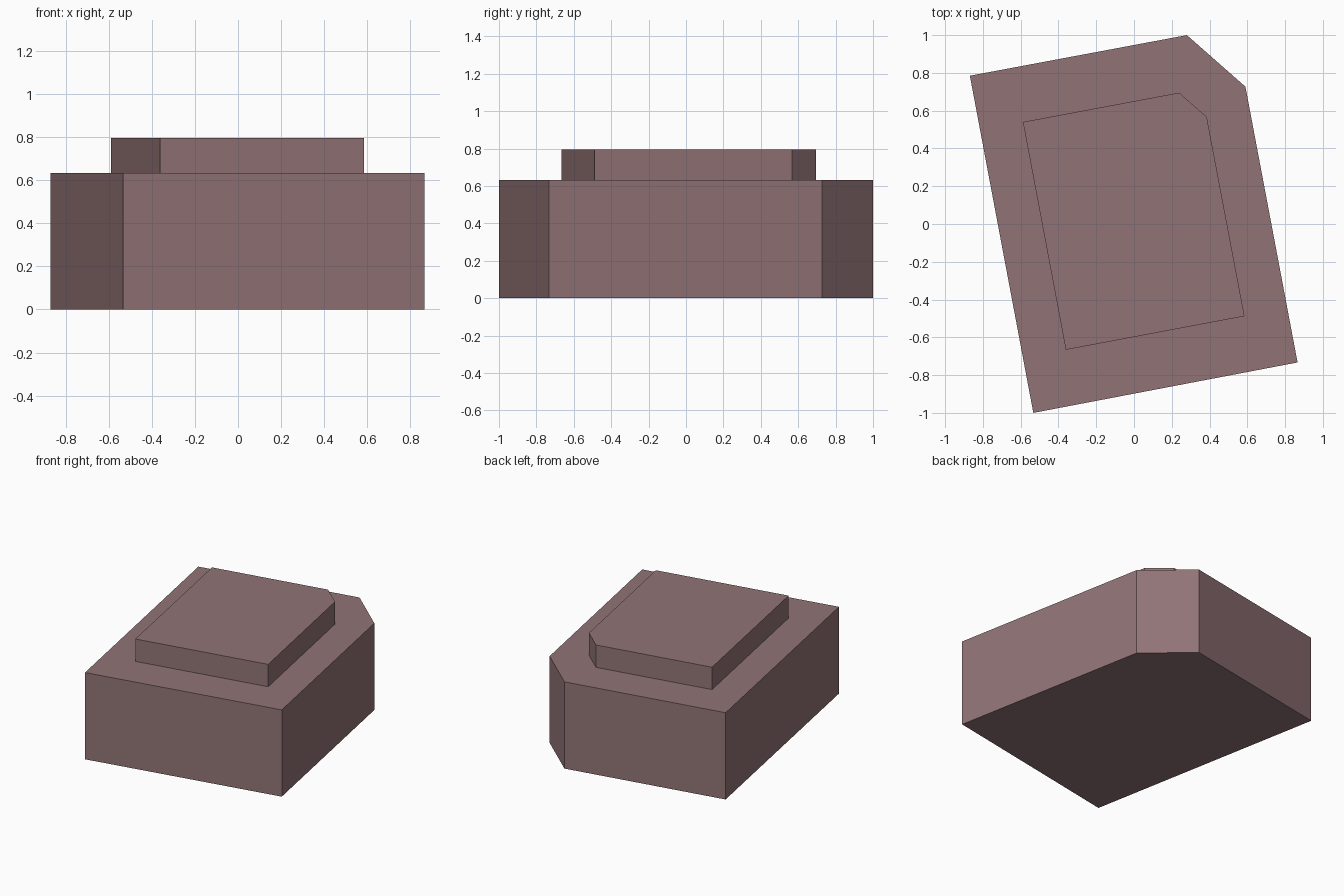
import bpy, bmesh

if "Cube" in bpy.data.objects:
    bpy.data.objects.remove(bpy.data.objects["Cube"])

# single flat wall colour
mat = bpy.data.materials.new("dusty mauve")
mat.diffuse_color = (0.285, 0.174, 0.181, 1)
mat.use_nodes = True
mat.node_tree.nodes["Principled BSDF"].inputs["Base Color"].default_value = mat.diffuse_color


def prism(name, outline, z0, z1):
    """Extrude a flat outline from z0 to z1."""
    bm = bmesh.new()
    base = bm.faces.new([bm.verts.new((x, y, z0)) for x, y in outline])
    top = bmesh.ops.extrude_face_region(bm, geom=[base], use_keep_orig=True)
    verts = [g for g in top["geom"] if isinstance(g, bmesh.types.BMVert)]
    bmesh.ops.translate(bm, verts=verts, vec=(0, 0, z1 - z0))
    bmesh.ops.recalc_face_normals(bm, faces=bm.faces)
    me = bpy.data.meshes.new(name)
    bm.to_mesh(me)
    bm.free()
    me.materials.append(mat)
    ob = bpy.data.objects.new(name, me)
    bpy.context.collection.objects.link(ob)
    return ob


# main block: turned rectangle with one cut corner
prism("main_block", [(-0.533, -1.0), (0.866, -0.733), (0.59, 0.727),
                     (0.28, 1.0), (-0.869, 0.785)], 0, 0.632)
# smaller set-back block on the roof
prism("roof_block", [(-0.361, -0.666), (0.585, -0.488), (0.385, 0.567),
                     (0.239, 0.695), (-0.588, 0.54)], 0.632, 0.795)
